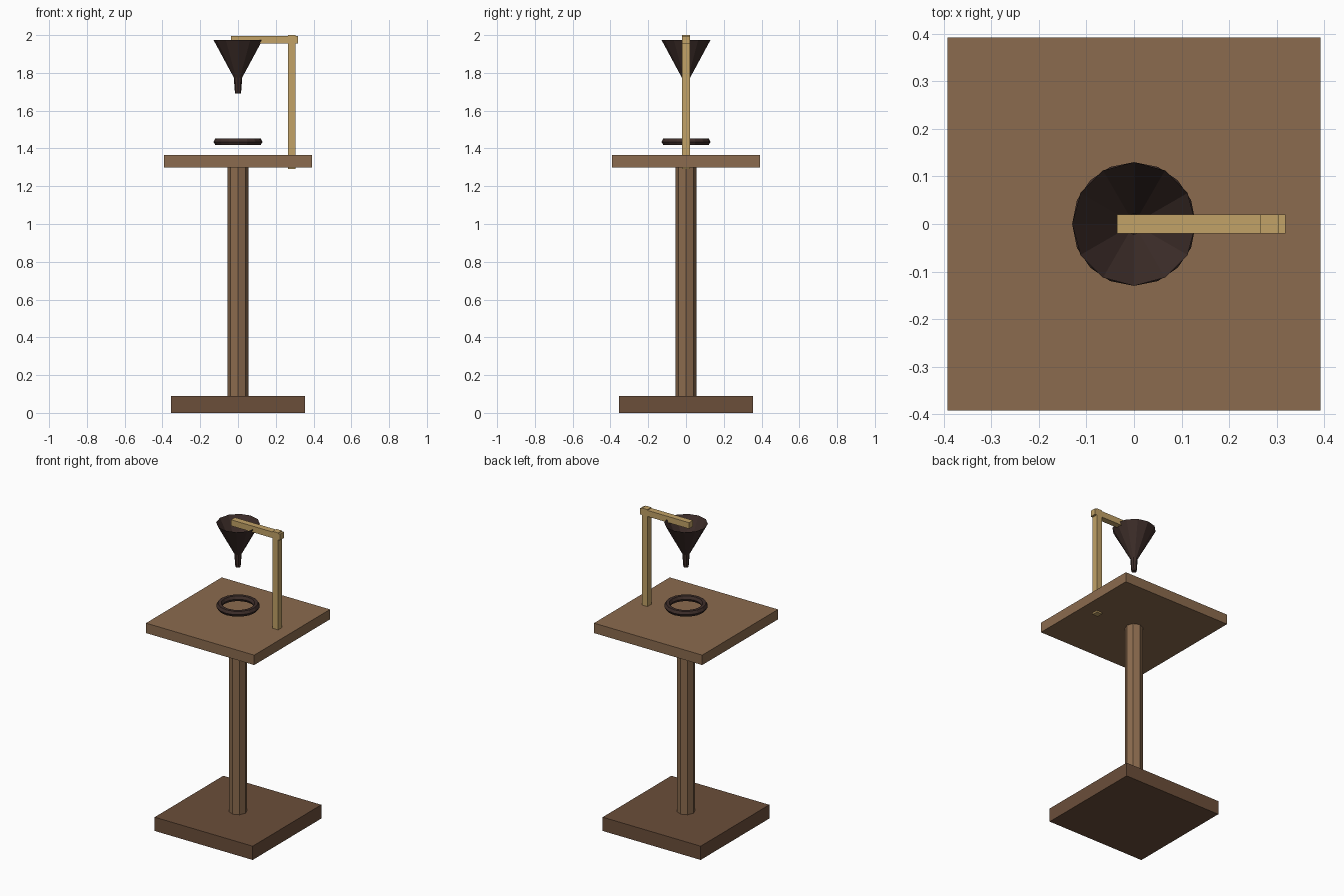
import bpy, bmesh, math

cube = bpy.data.objects.get("Cube")
if cube:
    bpy.data.objects.remove(cube, do_unlink=True)


def material(name, rgb):
    """Flat material from 0-255 display values."""
    lin = [((c / 255 + 0.055) / 1.055) ** 2.4 for c in rgb]
    mat = bpy.data.materials.new(name)
    mat.use_nodes = True
    mat.diffuse_color = (*lin, 1)
    mat.node_tree.nodes["Principled BSDF"].inputs["Base Color"].default_value = (*lin, 1)
    return mat


wood = material("brown wood", (139, 107, 78))
dark_wood = material("dark wood", (107, 78, 58))
brass = material("pale brass", (194, 162, 103))
iron = material("dark iron", (62, 46, 42))


def add_object(name, bm, mat):
    mesh = bpy.data.meshes.new(name)
    bm.to_mesh(mesh)
    bm.free()
    mesh.materials.append(mat)
    obj = bpy.data.objects.new(name, mesh)
    bpy.context.collection.objects.link(obj)
    return obj


def box(name, low, high, mat):
    bm = bmesh.new()
    bmesh.ops.create_cube(bm, size=1)
    for v in bm.verts:
        v.co = [(a + b) / 2 + c * (b - a) for a, b, c in zip(low, high, v.co)]
    return add_object(name, bm, mat)


def lathe(name, profile, sides, mat, closed=False, cap_start=False):
    """Turn (radius, height) points around z, listed from the bottom up."""
    bm = bmesh.new()
    rings = []
    for r, z in profile:
        angles = [math.tau * i / sides for i in range(sides)]
        rings.append([bm.verts.new((r * math.cos(a), r * math.sin(a), z)) for a in angles])
    pairs = list(zip(rings, rings[1:]))
    if closed:
        pairs.append((rings[-1], rings[0]))
    for lower, upper in pairs:
        for i in range(sides):
            j = (i + 1) % sides
            bm.faces.new((lower[i], lower[j], upper[j], upper[i]))
    if cap_start:
        bm.faces.new(rings[0][::-1])
    return add_object(name, bm, mat)


# Stand
box("base", (-0.355, -0.355, 0), (0.355, 0.355, 0.09), dark_wood)
lathe("column", [(0.055, 0.08), (0.055, 1.31)], 8, wood)
box("platform", (-0.392, -0.392, 1.3), (0.392, 0.392, 1.365), wood)

# Bracket holding the funnel
box("bracket_post", (0.265, -0.02, 1.29), (0.305, 0.02, 2.0), brass)
box("bracket_arm", (-0.036, -0.02, 1.955), (0.318, 0.02, 1.995), brass)

# Open funnel with a tapered spout
lathe("funnel_cone", [(0.022, 1.775), (0.13, 1.975)], 12, iron)
lathe("funnel_spout", [(0.016, 1.69), (0.023, 1.785)], 8, iron, cap_start=True)

# Ring floating above the platform
hexagon = [math.tau * i / 6 for i in range(6)]
ring_profile = [(0.11 + 0.02 * math.cos(a), 1.435 + 0.02 * math.sin(a)) for a in hexagon]
lathe("ring", ring_profile, 16, iron, closed=True)
